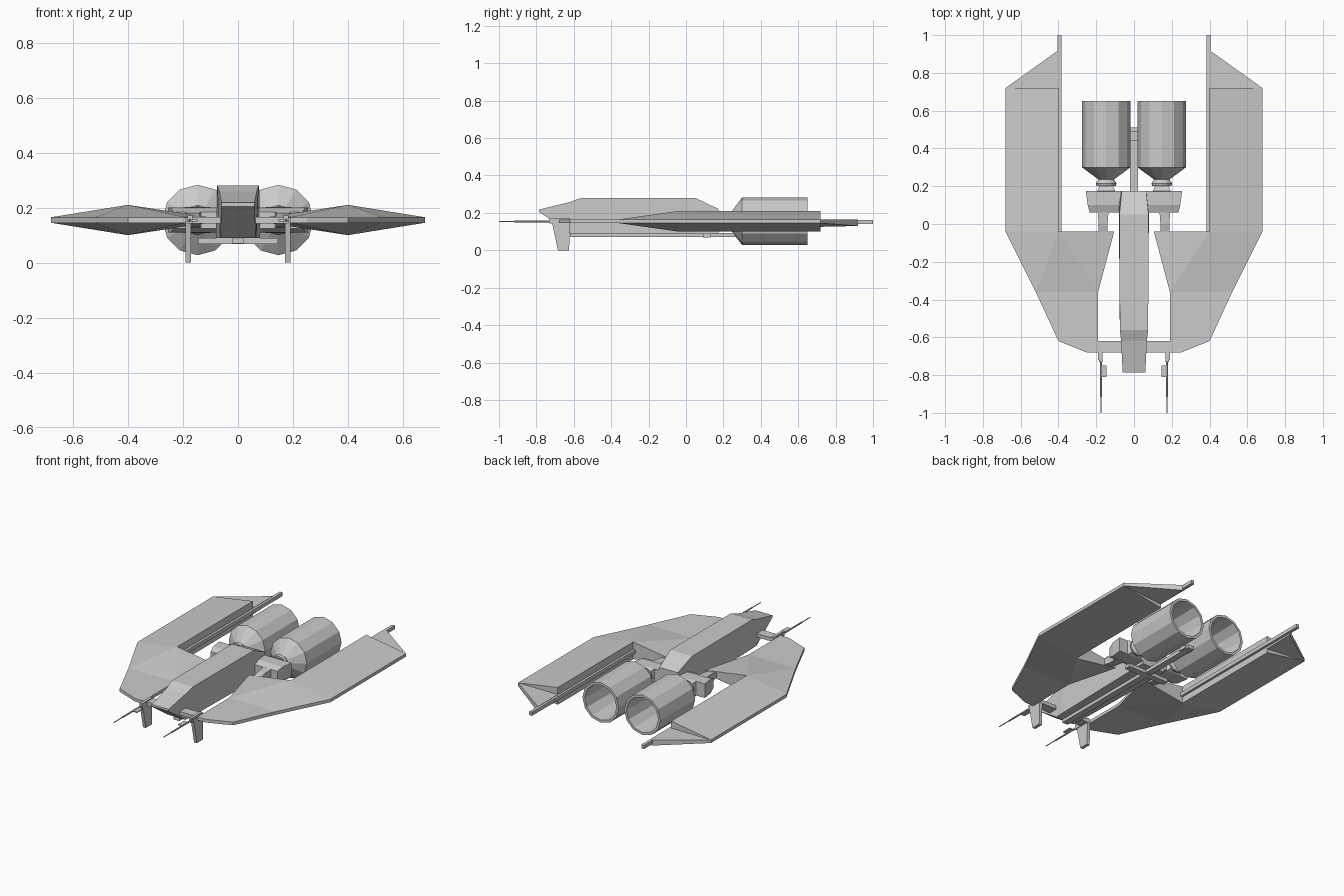
import bpy, math

if "Cube" in bpy.data.objects:
    bpy.data.objects.remove(bpy.data.objects["Cube"])

def mesh(name, verts, faces, mirror=False):
    me = bpy.data.meshes.new(name)
    me.from_pydata(verts, [], faces)
    ob = bpy.data.objects.new(name, me)
    bpy.context.collection.objects.link(ob)
    if mirror:
        ob.modifiers.new("mirror", 'MIRROR').use_axis = (True, False, False)
    import bmesh
    bm = bmesh.new()
    bm.from_mesh(me)
    bmesh.ops.recalc_face_normals(bm, faces=bm.faces)
    bm.to_mesh(me)
    bm.free()
    return ob

def loft(name, rings, mirror=False, closed=False):
    """Skin rings of equal length; cap the ends, or join last to first."""
    n, m = len(rings[0]), len(rings)
    faces = [(i * n + k, i * n + (k + 1) % n, (i + 1) % m * n + (k + 1) % n, (i + 1) % m * n + k)
             for i in range(m if closed else m - 1) for k in range(n)]
    if not closed:
        faces += [tuple(range(n)), tuple((m - 1) * n + k for k in range(n))]
    return mesh(name, [p for r in rings for p in r], faces, mirror)

def rect(y, x0, x1, z0, z1):
    return [(x0, y, z0), (x1, y, z0), (x1, y, z1), (x0, y, z1)]

def box(name, x0, x1, y0, y1, z0, z1, mirror=False):
    return loft(name, [rect(y0, x0, x1, z0, z1), rect(y1, x0, x1, z0, z1)], mirror)

def circle(y, r, cx, cz, n=12):
    return [(cx + r * math.sin(2 * math.pi * k / n), y, cz + r * math.cos(2 * math.pi * k / n))
            for k in range(n)]

# Fuselage with wedge nose: y, bottom half width, top half width, z range
stations = [(-.785, .06, .06, .205, .218), (-.62, .065, .068, .09, .258), (-.56, .068, .075, .09, .28),
            (.05, .08, .077, .09, .28), (.175, .08, .065, .09, .22)]
loft("fuselage", [[(-b, y, z0), (b, y, z0), (t, y, z1), (-t, y, z1)] for y, b, t, z0, z1 in stations])

# Keel beam and cross struts
box("keel_beam", -.02, .02, -.62, .51, .07, .092)
box("keel_cross_strut", -.145, .145, .09, .13, .068, .09)
box("rear_clip", -.027, .027, .44, .49, .075, .10)
box("front_crossbar", -.19, .19, -.68, -.62, .143, .166)

# Wings: thin-edged outline rising to a thick ridge on the inner side
T, E = .055, .01
outline = [(.19, -.68, E), (.25, -.68, E), (.40, -.62, E), (.52, -.36, E), (.68, -.04, E),
           (.68, .72, E), (.40, .72, T), (.40, -.04, T), (.105, -.04, E), (.19, -.36, E)]
n = len(outline)
skin = [(0, 1, 2, 3, 9), (9, 3, 7), (3, 4, 7), (4, 5, 6, 7), (9, 7, 8)]
faces = skin + [tuple(i + n for i in reversed(f)) for f in skin]
faces += [(i, (i + 1) % n, (i + 1) % n + n, i + n) for i in range(n)]
mesh("wing", [(x, y, .155 + s * h) for s in (1, -1) for x, y, h in outline], faces, True)

# Wing rail and swept trailing fin
box("wing_rail", .385, .405, -.04, 1.0, .14, .163, True)
fin = [(.40, .70, .03), (.68, .70, .01), (.68, .72, .01), (.40, .92, .025)]
loft("wing_tail_fin", [[(x, y, .165) for x, y, h in fin],
                       [(x, y, .155 - h) for x, y, h in fin]], True)

# Engines: hollow nozzle with front cone, inner plug
CX, CZ = .147, .155
shell = [(.20, .05), (.215, .055), (.235, .04), (.30, .128), (.65, .128), (.65, .112), (.38, .10), (.34, .045)]
loft("engine_nozzle", [circle(y, r, CX, CZ) for y, r in shell], True)
loft("engine_plug", [circle(y, r, CX, CZ, 8) for y, r in [(.34, .04), (.40, .035), (.48, .006)]], True)

# Engine mounts and struts to the wings
loft("engine_mount", [rect(.06, .07, .235, .125, .185), rect(.10, .07, .245, .11, .20),
                      rect(.175, .06, .255, .11, .20)], True)
loft("engine_collar", [rect(.17, .105, .19, .112, .198), rect(.175, .10, .194, .108, .202),
                       rect(.225, .12, .174, .13, .18)], True)
loft("engine_strut", [rect(-.06, .14, .19, .145, .165), rect(-.02, .14, .187, .135, .175),
                      rect(.0, .14, .187, .13, .18), rect(.065, .135, .192, .125, .185)], True)

# Front landing fins
leg = [(-.72, .165), (-.62, .168), (-.625, 0), (-.685, 0)]
loft("landing_fin", [[(x, y, z) for y, z in leg] for x in (.17, .19)], True)

# Guns with barrels and sights
box("gun_body", .166, .184, -.73, -.62, .142, .172, True)
loft("gun_barrel", [circle(-1.0, .003, .175, .154, 6), circle(-.92, .003, .175, .154, 6),
                    circle(-.915, .005, .175, .154, 6), circle(-.72, .006, .175, .154, 6)], True)
box("gun_side_box", .145, .178, -.81, -.75, .15, .156, True)
